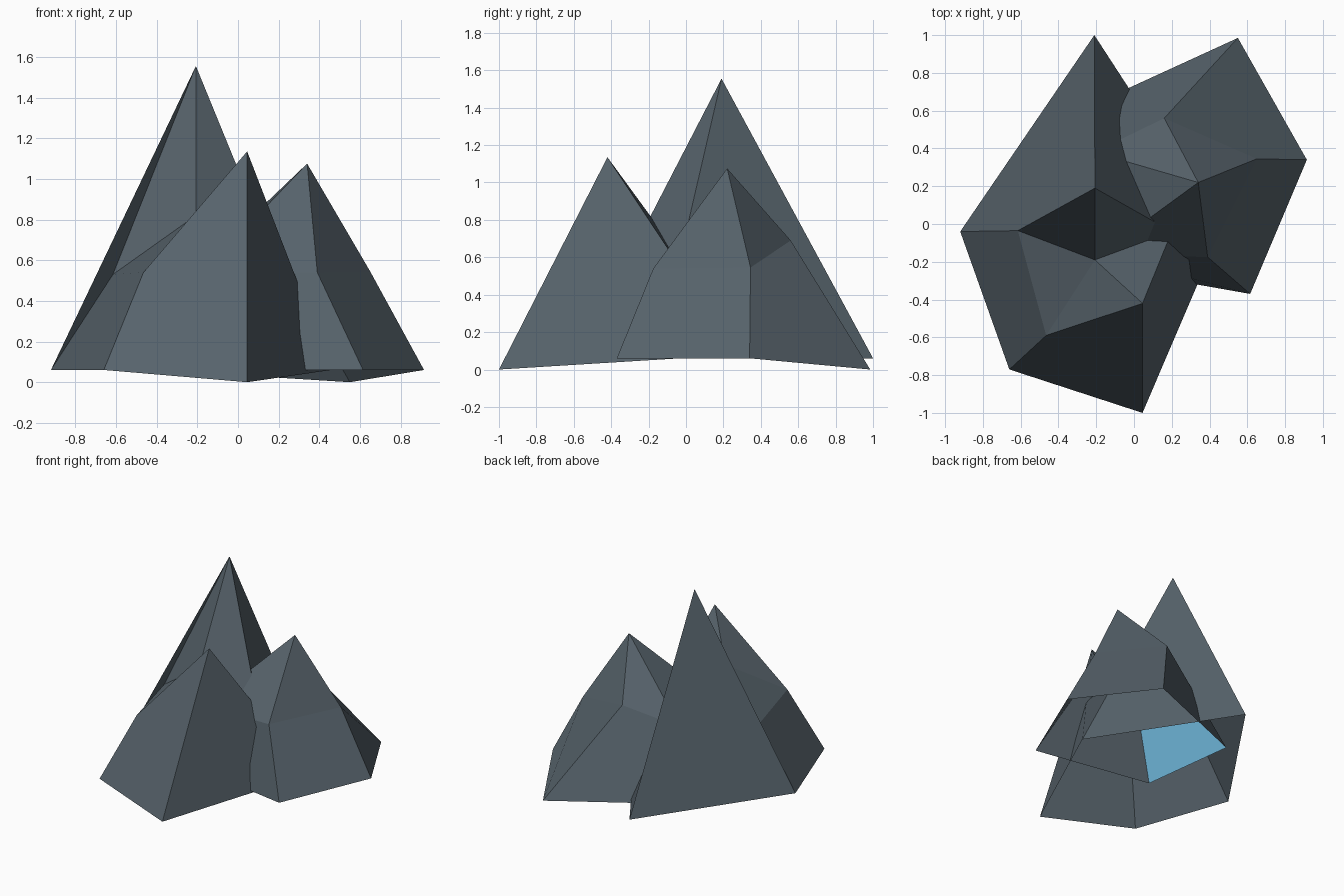
import bpy
import bmesh

if "Cube" in bpy.data.objects:
    bpy.data.objects.remove(bpy.data.objects["Cube"])


def material(name, rgb):
    m = bpy.data.materials.new(name)
    m.diffuse_color = (*rgb, 1)
    m.use_nodes = True
    m.node_tree.nodes["Principled BSDF"].inputs["Base Color"].default_value = m.diffuse_color
    return m


SLATE = material("slate", (0.095, 0.125, 0.148))
BLUE = material("ice_blue", (0.17, 0.50, 0.75))


def crag(name, base, mid, apex, blue_side=None):
    """Open-bottomed five-sided rock: base ring, shoulder ring, then a fan to the apex."""
    bm = bmesh.new()
    low = [bm.verts.new(p) for p in base]
    up = [bm.verts.new(p) for p in mid]
    top = bm.verts.new(apex)
    for i in range(5):
        j = (i + 1) % 5
        # Side quad, started so its fold runs from this base corner to the next shoulder
        side = bm.faces.new((low[i], up[i], up[j], low[j]))
        side.material_index = int(i == blue_side)
        bm.faces.new((up[j], up[i], top))
    me = bpy.data.meshes.new(name)
    bm.normal_update()
    bm.to_mesh(me)
    bm.free()
    me.materials.append(SLATE)
    me.materials.append(BLUE)
    bpy.context.collection.objects.link(bpy.data.objects.new(name, me))


# Left rock: two shoulder corners pulled up into the tall and front peaks
crag("twin_peak_rock",
     [(0.045, -1.0, 0), (-0.66, -0.77, 0.06), (-0.92, -0.04, 0.06),
      (-0.21, 1.0, 0.06), (0.46, -0.03, 0.06)],
     [(0.045, -0.42, 1.135), (-0.465, -0.59, 0.54), (-0.615, -0.035, 0.53),
      (-0.207, 0.19, 1.555), (0.20, -0.04, 0.56)],
     (-0.207, -0.19, 0.82))

# Right rock: the same form turned round, with its apex as the summit
crag("right_rock",
     [(0.55, 0.985, 0), (0.915, 0.34, 0.06), (0.615, -0.37, 0.06),
      (-0.315, -0.206, 0.06), (-0.41, 0.545, 0.06)],
     [(0.16, 0.56, 0.69), (0.65, 0.345, 0.545), (0.39, -0.175, 0.54),
      (-0.18, -0.16, 0.53), (-0.21, 0.38, 0.55)],
     (0.34, 0.22, 1.075), blue_side=3)
